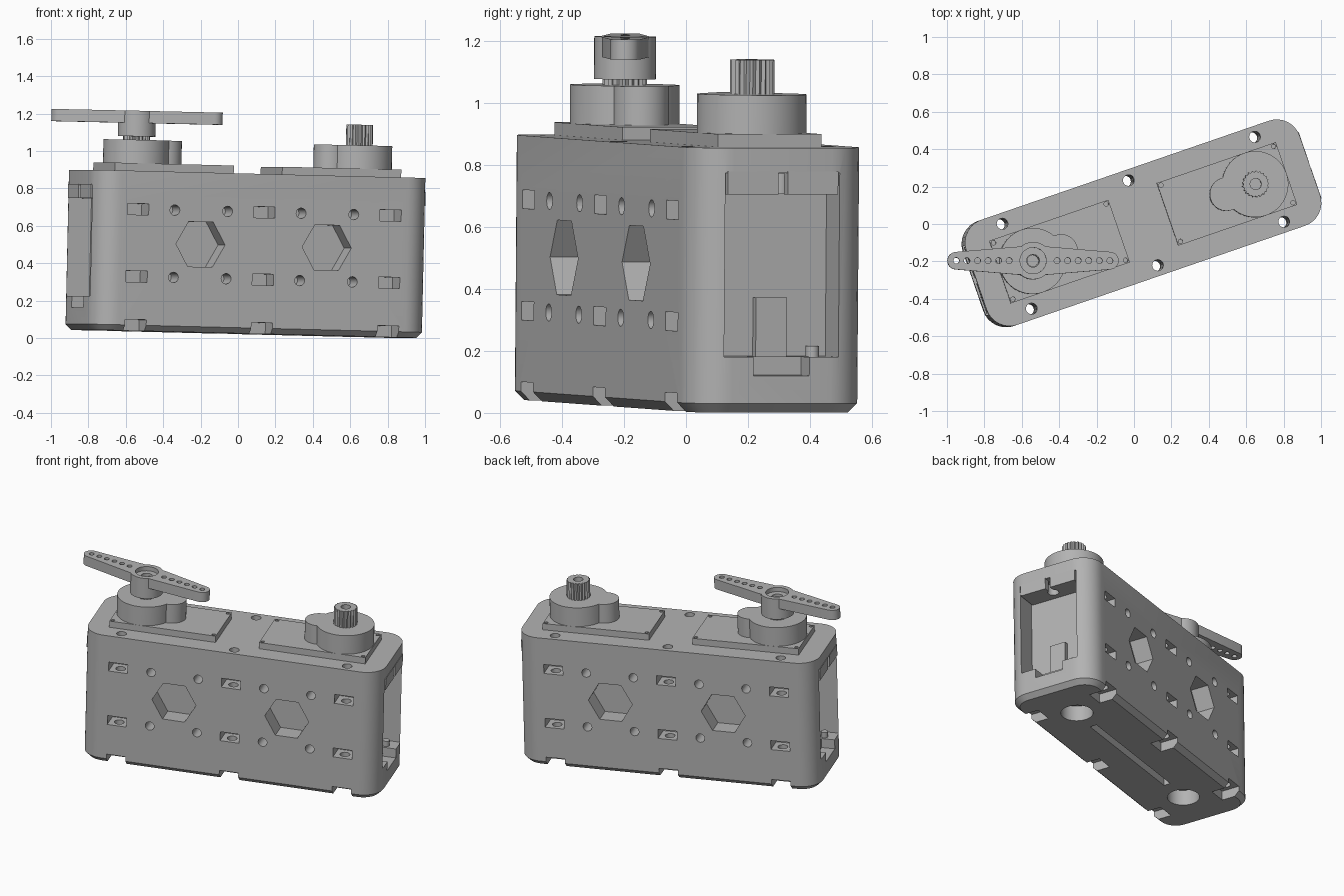
import bpy, bmesh
from math import cos, sin, radians, tau
from mathutils import Matrix

if "Cube" in bpy.data.objects:
    bpy.data.objects.remove(bpy.data.objects["Cube"])

# One flat grey for everything
grey = bpy.data.materials.new("plain grey")
grey.use_nodes = True
COLOUR = (0.45, 0.45, 0.45, 1)
grey.diffuse_color = COLOUR
grey.node_tree.nodes["Principled BSDF"].inputs["Base Color"].default_value = COLOUR

# Whole model stands turned and slightly tilted
FRAME = (Matrix.Translation((0.03, 0, 0.022)) @ Matrix.Rotation(radians(19), 4, "Z")
         @ Matrix.Rotation(radians(1.35), 4, "Y"))
SIDEWAYS = Matrix.Rotation(radians(90), 4, "X")
HALF_L, HALF_W, HEIGHT = 0.943, 0.297, 0.855
SERVO_W, SERVO_END, SERVO_START = 0.177, 0.81, 0.137
SHAFT = 0.63
parts = []


def arc(x, y, r, start, end, n):
    return [(x + r * cos(radians(start + (end - start) * i / n)),
             y + r * sin(radians(start + (end - start) * i / n))) for i in range(n + 1)]


def disc(x, y, r, n=32):
    return arc(x, y, r, 0, 360, n)[:-1]


def rect(x0, x1, y0, y1):
    return [(x0, y0), (x1, y0), (x1, y1), (x0, y1)]


def prism(name, outline, z0, z1, matrix=None, chamfer=0):
    """Extrude an outline upward, with an optional chamfer along the bottom."""
    bm = bmesh.new()
    face = bm.faces.new([bm.verts.new((x, y, z0)) for x, y in outline])
    top = bmesh.ops.extrude_face_region(bm, geom=[face])["geom"]
    verts = [g for g in top if isinstance(g, bmesh.types.BMVert)]
    bmesh.ops.translate(bm, verts=verts, vec=(0, 0, z1 - z0))
    bmesh.ops.recalc_face_normals(bm, faces=bm.faces)
    if chamfer:
        low = [e for e in bm.edges if all(abs(v.co.z - z0) < 1e-5 for v in e.verts)]
        bmesh.ops.bevel(bm, geom=low, offset=chamfer, segments=1, affect="EDGES")
    if matrix:
        bm.transform(matrix)
    bmesh.ops.recalc_face_normals(bm, faces=bm.faces)
    mesh = bpy.data.meshes.new(name)
    bm.to_mesh(mesh)
    bm.free()
    mesh.materials.append(grey)
    obj = bpy.data.objects.new(name, mesh)
    bpy.context.scene.collection.objects.link(obj)
    return obj


def part(*args, **kw):
    obj = prism(*args, **kw)
    parts.append(obj)
    return obj


def combine(target, tools, operation="DIFFERENCE"):
    """Run booleans, keep the result and drop the helper shapes."""
    for tool in tools:
        tool.hide_render = True
        mod = target.modifiers.new("boolean", "BOOLEAN")
        mod.operation, mod.object, mod.solver = operation, tool, "EXACT"
    graph = bpy.context.evaluated_depsgraph_get()
    graph.update()
    mesh = bpy.data.meshes.new_from_object(target.evaluated_get(graph))
    target.modifiers.clear()
    target.data = mesh
    for tool in tools:
        bpy.data.objects.remove(tool)


# Case: rounded block with a chamfered foot
R = 0.13
a, b = HALF_L - R, HALF_W - R
outline = (arc(a, b, R, 0, 90, 8) + arc(-a, b, R, 90, 180, 8)
           + arc(-a, -b, R, 180, 270, 8) + arc(a, -b, R, 270, 360, 8))
case = part("case", outline, 0, HEIGHT, chamfer=0.03)
cuts = []


def cut(outline, z0, z1, matrix=None):
    cuts.append(prism("cutter", outline, z0, z1, matrix))


for side in (1, -1):
    inner, outer = sorted((side * (SERVO_W + 0.003), side * 0.4))
    for u in (-0.714, 0, 0.714):
        # Bolt holes, nut slots and foot notches
        cut(disc(u, side * 0.24, 0.03, 20), -0.1, 1)
        for z in (0.29, 0.65):
            cut(rect(u - 0.06, u + 0.06, z - 0.03, z + 0.03), inner, outer, SIDEWAYS)
        cut(rect(u - 0.06, u + 0.06, -0.1, 0.06), inner, outer, SIDEWAYS)
    # Hexagonal windows with round holes about them
    for u in (-0.357, 0.357):
        cut(disc(u, 0.47, 0.139, 6), inner, outer, SIDEWAYS)
        for du in (-0.149, 0.149):
            for z in (0.29, 0.65):
                cut(disc(u + du, z, 0.028, 16), inner, outer, SIDEWAYS)
    # End openings with a cable notch in the sill
    x0, x1 = sorted((side * SERVO_END, side * 1.1))
    cut(rect(x0, x1, -0.195, 0.195), 0.18, 0.775)
    x0, x1 = sorted((side * 0.86, side * 1.1))
    cut(rect(x0, x1, -0.095, 0.095), 0.12, 0.3)
    # Round access holes underneath
    cut(disc(side * 0.62, 0, 0.097), -0.1, 0.1)
# Long slit underneath
cut(rect(-0.43, 0.43, -0.022, 0.022), -0.1, 0.06)
combine(case, cuts)

# Two motors, mirrored end to end
for s, label in ((1, "left"), (-1, "right")):
    def span(p, q):
        return sorted((s * p, s * q))

    # Raised lid with corner screw holes
    x0, x1 = span(SERVO_START, SERVO_END)
    lid = part(label + "_motor_lid", rect(x0, x1, -SERVO_W, SERVO_W), HEIGHT - 0.02, 0.897)
    combine(lid, [prism("cutter", disc(x, y, 0.012, 12), 0.87, 1)
                  for x in (x0 + 0.018, x1 - 0.018)
                  for y in (0.018 - SERVO_W, SERVO_W - 0.018)])

    # Gear housing: big drum with a smaller lobe
    drum = part(label + "_gear_housing", disc(s * SHAFT, 0, 0.177, 48), 0.885, 1.022)
    combine(drum, [prism("lobe", disc(s * 0.468, 0, 0.09), 0.885, 1.022)], "UNION")

    # Toothed output shaft
    teeth = [(s * SHAFT + r * cos(tau * i / 42), r * sin(tau * i / 42))
             for i in range(42) for r in ((0.072, 0.064)[i % 2],)]
    shaft = part(label + "_output_shaft", teeth, 1.01, 1.133)
    combine(shaft, [prism("cutter", disc(s * SHAFT, 0, 0.03, 20), 1.05, 1.3)])

    # Mounting ear with a keyhole slot
    x0, x1 = span(0.79, 0.946)
    ear = part(label + "_mounting_ear", rect(x0, x1, -0.188, 0.188), 0.705, 0.78)
    k0, k1 = span(0.88, 1.0)
    combine(ear, [prism("cutter", disc(s * 0.88, 0, 0.034, 20), 0.6, 0.772),
                  prism("cutter", rect(k0, k1, -0.016, 0.016), 0.6, 0.9)])

    # Cable block at the foot of the motor and a small sill peg
    x0, x1 = span(0.79, 0.84)
    part(label + "_cable_block", rect(x0, x1, -0.053, 0.053), 0.17, 0.37)
    part(label + "_sill_peg", disc(s * 0.87, s * 0.13, 0.022, 16), 0.17, 0.215)

# Two-armed horn on the right motor
place = Matrix.Translation((-SHAFT, 0, 0)) @ Matrix.Rotation(radians(-19), 4, "Z")
REACH = 0.411
arms = (arc(REACH, 0, 0.047, -85, 85, 12) + [(0.08, 0.075), (-0.08, 0.075)]
        + arc(-REACH, 0, 0.047, 95, 265, 12) + [(-0.08, -0.075), (0.08, -0.075)])
horn = part("horn", arms, 1.113, 1.178, place)
combine(horn, [prism("hub", disc(0, 0, 0.1, 40), 1.041, 1.178, place)], "UNION")
holes = [prism("cutter", disc(0, 0, 0.07), 1.15, 1.3, place),
         prism("cutter", disc(0, 0, 0.034, 24), 1.1, 1.3, place)]
for i in range(6):
    for side in (1, -1):
        holes.append(prism("cutter", disc(side * (0.128 + i * 0.0565), 0, 0.016, 14),
                           1.0, 1.3, place))
combine(horn, holes)

# Set everything in place and smooth the round walls
bpy.ops.object.select_all(action="DESELECT")
for obj in parts:
    obj.matrix_world = FRAME
    obj.select_set(True)
bpy.context.view_layer.objects.active = case
bpy.ops.object.shade_smooth_by_angle(angle=radians(30))
